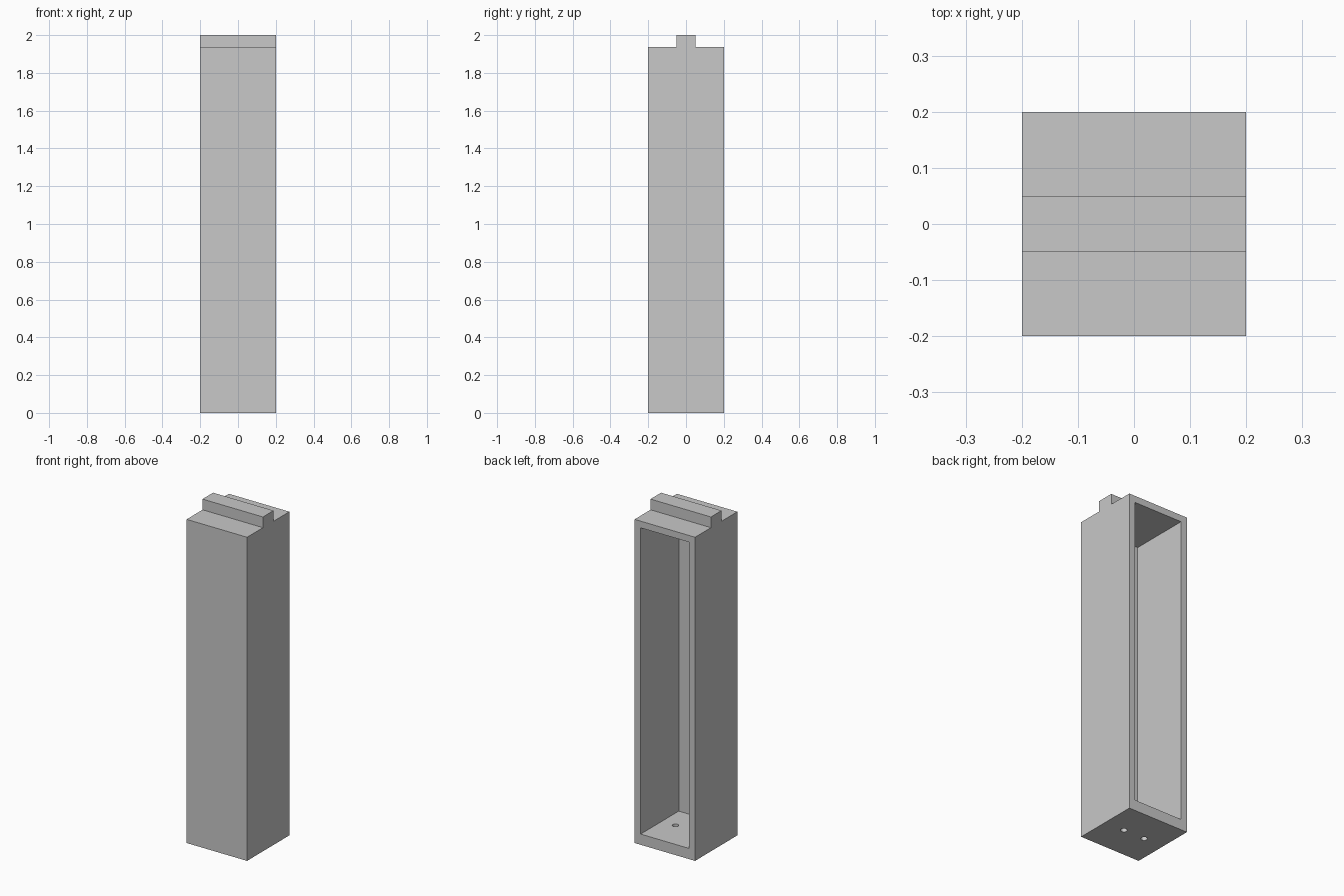
import bpy
import bmesh
from mathutils import Matrix

cube = bpy.data.objects.get("Cube")
if cube:
    bpy.data.objects.remove(cube, do_unlink=True)

# Overall sizes
HALF = 0.2
WALL = 0.04
FLOOR = 0.064
SHOULDER = 1.936
TOP = 2.0
TONGUE = 0.05
HOLE_X, HOLE_R = 0.07, 0.018

grey = bpy.data.materials.new("plain grey")
grey.use_nodes = True
colour = (0.58, 0.58, 0.58, 1)
grey.diffuse_color = colour
grey.node_tree.nodes["Principled BSDF"].inputs["Base Color"].default_value = colour


def make_object(name, bm):
    bmesh.ops.recalc_face_normals(bm, faces=bm.faces[:])
    mesh = bpy.data.meshes.new(name)
    bm.to_mesh(mesh)
    bm.free()
    mesh.materials.append(grey)
    obj = bpy.data.objects.new(name, mesh)
    bpy.context.scene.collection.objects.link(obj)
    return obj


def cut(target, cutter):
    cutter.hide_render = True
    cutter.hide_viewport = True
    cutter.display_type = "WIRE"
    mod = target.modifiers.new(cutter.name, "BOOLEAN")
    mod.operation = "DIFFERENCE"
    mod.solver = "EXACT"
    mod.object = cutter


# Post body: side profile with a raised tongue, extruded across the width
half_profile = [(HALF, 0), (HALF, SHOULDER), (TONGUE, SHOULDER), (TONGUE, TOP)]
profile = half_profile + [(-y, z) for y, z in reversed(half_profile)]
bm = bmesh.new()
face = bm.faces.new([bm.verts.new((-HALF, y, z)) for y, z in profile])
extruded = bmesh.ops.extrude_face_region(bm, geom=[face])["geom"]
bmesh.ops.translate(bm, vec=(2 * HALF, 0, 0),
                    verts=[g for g in extruded if isinstance(g, bmesh.types.BMVert)])
post = make_object("post_body", bm)

# Deep cavity, open at the back
ceiling = SHOULDER - WALL
front, back = WALL - HALF, HALF + WALL
bm = bmesh.new()
bmesh.ops.create_cube(
    bm, size=1,
    matrix=Matrix.Translation((0, (front + back) / 2, (FLOOR + ceiling) / 2))
    @ Matrix.Diagonal((2 * (HALF - WALL), back - front, ceiling - FLOOR, 1)))
cut(post, make_object("cavity_cutter", bm))

# Pair of fixing holes through the floor
bm = bmesh.new()
for side in (-1, 1):
    bmesh.ops.create_cone(
        bm, cap_ends=True, segments=32, radius1=HOLE_R, radius2=HOLE_R,
        depth=4 * FLOOR, matrix=Matrix.Translation((side * HOLE_X, 0, 0)))
cut(post, make_object("floor_hole_cutter", bm))
